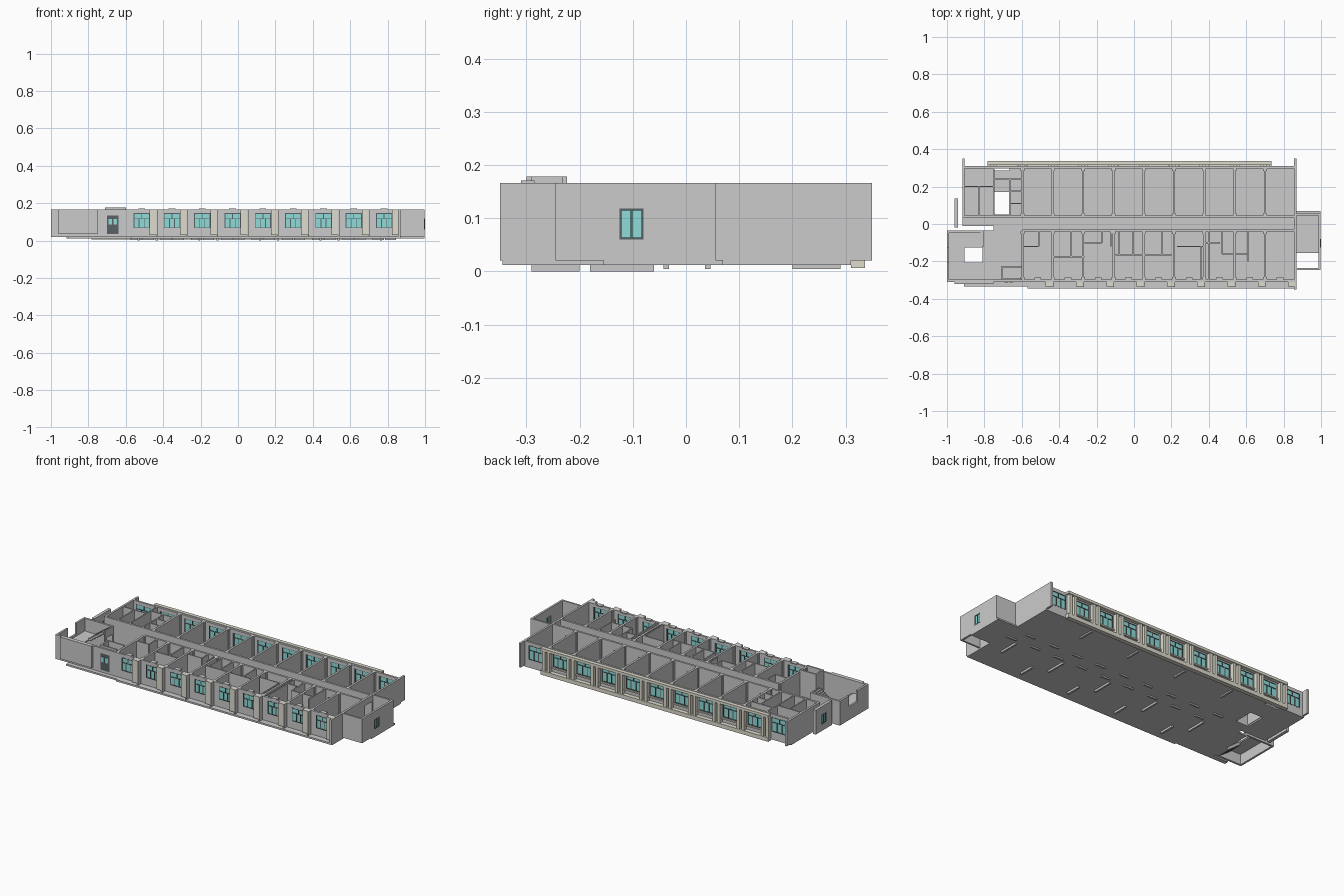
import bpy, bmesh

def material(name, rgb):
    m = bpy.data.materials.new(name)
    m.diffuse_color = (*rgb, 1)
    return m

MATS = {"glass": material("teal_glass", (0.28, 0.72, 0.70)),
        "dark": material("dark_frame", (0.10, 0.12, 0.13)),
        "cream": material("cream_stone", (0.74, 0.72, 0.62)),
        "wood": material("door_wood", (0.65, 0.45, 0.20))}
meshes = {}

def box(part, x0, x1, y0, y1, z0, z1, mat=None):
    """Add one block to the named part."""
    bm, _ = meshes.setdefault(part, (bmesh.new(), mat))
    vs = bmesh.ops.create_cube(bm, size=1)["verts"]
    for v in vs:
        v.co = ((x0 + x1) / 2 + v.co.x * (x1 - x0),
                (y0 + y1) / 2 + v.co.y * (y1 - y0),
                (z0 + z1) / 2 + v.co.z * (z1 - z0))

def run(part, axis, a0, a1, c, t, z0, z1, mat=None):
    """Block running along an axis, centred on c across it, t thick."""
    if axis == "x":
        box(part, a0, a1, c - t / 2, c + t / 2, z0, z1, mat)
    else:
        box(part, c - t / 2, c + t / 2, a0, a1, z0, z1, mat)

def wall(part, axis, a0, a1, c, t=0.012, holes=(), z0=0.02, z1=0.166):
    """Wall with rectangular openings (start, end, sill, head)."""
    p = a0
    for h0, h1, s, h in sorted(holes):
        if h0 > p:
            run(part, axis, p, h0, c, t, z0, z1)
        if s > z0:
            run(part, axis, h0, h1, c, t, z0, s)
        if h < z1:
            run(part, axis, h0, h1, c, t, h, z1)
        p = h1
    if p < a1:
        run(part, axis, p, a1, c, t, z0, z1)

def window(name, axis, a0, a1, c, z0, z1, cols, transom=None):
    """Glass sheet with a frame, mullions and an optional transom."""
    b = 0.004
    run(name + "_glass", axis, a0, a1, c, 0.004, z0, z1, "glass")
    f = name + "_frame"
    top = transom or z1
    for i in range(cols + 1):
        a = a0 + b / 2 + (a1 - a0 - b) * i / cols
        run(f, axis, a - b / 2, a + b / 2, c, 0.010, z0,
            z1 if i in (0, cols) else top, "dark")
    for z in [z0, z1 - b] + ([transom] if transom else []):
        run(f, axis, a0, a1, c, 0.010, z, z + b, "dark")
    if transom:
        m = (a0 + a1) / 2
        run(f, axis, m - b / 2, m + b / 2, c, 0.010, transom, z1, "dark")

BAY, TOP = 0.162, 0.166
centers = [-0.515 + BAY * i for i in range(9)]
dividers = [-0.596 + BAY * i for i in range(9)]

# floor slab, left open at the shafts and the stairwell
for r in [(-0.665, 0.868, -0.312, 0.31), (-0.917, -0.75, -0.01, 0.31),
          (-0.75, -0.665, 0.17, 0.285), (-0.75, -0.665, -0.312, 0.05),
          (-0.81, -0.75, -0.312, -0.035)]:
    box("floor_slab", *r, 0.012, 0.021)

# front wall with nine windows and the entrance
holes = [(c - 0.043, c + 0.043, 0.067, 0.147) for c in centers]
wall("front_wall", "x", -0.81, 0.868, -0.304, holes=holes + [(-0.70, -0.64, 0.035, 0.135)])
for c in centers:
    window("front_window", "x", c - 0.043, c + 0.043, -0.306, 0.067, 0.147, 3, 0.115)
    box("front_pilaster", c + 0.043, c + 0.078, -0.333, -0.31, 0.03, TOP, "cream")
    box("front_fin", c + 0.078, c + 0.085, -0.338, -0.31, 0.022, TOP)
    box("front_parapet_cap", c - 0.018, c + 0.018, -0.31, -0.285, TOP, 0.171)
box("front_base_ledge", -0.57, 0.868, -0.345, -0.31, 0.012, 0.022)
box("entrance_step", -0.91, -0.57, -0.335, -0.31, 0.012, 0.022)
box("entrance_door", -0.70, -0.64, -0.310, -0.302, 0.035, 0.135, "dark")
for x in (-0.692, -0.666):
    box("entrance_door_glass", x, x + 0.018, -0.313, -0.30, 0.085, 0.115, "glass")

# back wall with eleven windows
back = [c - 2 * BAY for c in centers[:2]] + centers
wall("back_wall", "x", -0.917, 0.868, 0.304,
     holes=[(c - 0.05, c + 0.05, 0.06, 0.147) for c in back])
for c in back:
    window("back_window", "x", c - 0.05, c + 0.05, 0.306, 0.06, 0.147, 3, 0.115)

# cream frame on the back facade
box("back_frame", -0.783, 0.735, 0.31, 0.336, 0.006, 0.03, "cream")
box("back_frame", -0.783, 0.735, 0.315, 0.338, 0.150, TOP, "cream")
for i in range(10):
    x = -0.758 + BAY * i
    for s in (-0.016, 0.016):
        box("back_frame", x + s - 0.009, x + s + 0.009, 0.31, 0.334, 0.03, 0.15, "cream")
for c in back[1:-1]:
    box("back_sill", c - 0.055, c + 0.055, 0.31, 0.320, 0.052, 0.060, "cream")

# end walls reaching past the facades
wall("right_end_wall", "y", -0.35, 0.35, 0.862, holes=[(-0.03, 0.035, 0.021, 0.13)])
wall("left_end_wall", "y", 0.035, 0.35, -0.911)

# right bay with a window
wall("right_bay_wall", "y", -0.245, 0.055, 0.992, holes=[(-0.125, -0.08, 0.06, 0.118)])
window("right_bay_window", "y", -0.125, -0.08, 0.994, 0.06, 0.118, 2)
wall("right_bay_wall", "x", 0.868, 0.998, -0.24, 0.01)
wall("right_bay_wall", "x", 0.868, 0.998, 0.05, 0.01)
box("right_bay_floor", 0.868, 0.998, -0.155, 0.07, 0.012, 0.021)

# left screen panel with a window at the corridor end
wall("left_panel", "y", -0.02, 0.135, -0.95, 0.018, holes=[(0.035, 0.08, 0.06, 0.118)])
window("left_panel_window", "y", 0.035, 0.08, -0.952, 0.06, 0.118, 2)

# corridor walls with door openings and wooden doors
def door(x, y):
    box("corridor_door", x, x + 0.05, y - 0.003, y + 0.003, 0.021, 0.119, "wood")
bh = [(d + 0.02, d + 0.07, 0.021, 0.12) for d in dividers]
fh = [(d + 0.09, d + 0.14, 0.021, 0.12) for d in dividers]
wall("corridor_back_wall", "x", -0.917, 0.868, 0.040, holes=bh)
wall("corridor_front_wall", "x", -0.596, 0.868, -0.035, holes=fh)
for h in bh:
    door(h[0], 0.040)
for h in fh[::2]:
    door(h[0], -0.035)

# room dividers on both sides with corner columns
for d in dividers:
    wall("back_divider", "y", 0.04, 0.30, d)
    wall("front_divider", "y", -0.30, -0.035, d)
    for y in (0.049, 0.292, -0.046, -0.291):
        box("column", d - 0.010, d + 0.010, y - 0.008, y + 0.008, 0.02, TOP)

# small partitions: axis, start, end, position
for a, s, e, c in [
        ("x", -0.596, -0.51, -0.12), ("y", -0.12, -0.035, -0.51),
        ("x", -0.43, -0.265, -0.175), ("y", -0.175, -0.035, -0.335),
        ("x", -0.265, -0.17, -0.10), ("y", -0.10, -0.035, -0.17), ("y", -0.12, -0.035, -0.125),
        ("x", -0.10, 0.20, -0.165), ("y", -0.165, -0.035, -0.08),
        ("y", -0.165, -0.035, -0.005), ("y", -0.165, -0.035, 0.15),
        ("x", 0.23, 0.37, -0.12), ("y", -0.30, -0.12, 0.36), ("x", 0.377, 0.46, -0.10),
        ("y", -0.30, -0.035, 0.40), ("x", 0.47, 0.605, -0.16), ("y", -0.16, -0.035, 0.47),
        ("y", -0.20, -0.035, 0.61),
        ("x", -0.917, -0.75, 0.20), ("y", 0.04, 0.30, -0.75), ("y", 0.04, 0.24, -0.665),
        ("x", -0.75, -0.596, 0.24), ("x", -0.665, -0.596, 0.175), ("x", -0.665, -0.596, 0.11),
        ("y", 0.04, 0.20, -0.83)]:
    wall("partition", a, s, e, c, 0.007)

# raised enclosure beside the entrance
for y in (-0.228, -0.295):
    wall("lobby_enclosure", "x", -0.71, -0.60, y, 0.009, z1=0.178)
wall("lobby_enclosure", "y", -0.295, -0.228, -0.705, 0.009, z1=0.178)

# strips under the slab
for i, x in enumerate(dividers):
    box("underside_strip", x + 0.02, x + 0.08, 0.036, 0.046, 0.004, 0.012)
    box("underside_strip", x + 0.085, x + 0.145, -0.042, -0.032, 0.004, 0.012)
    if i % 2:
        box("underside_strip", x - 0.006, x + 0.006, -0.29, -0.20, 0, 0.012)
        box("underside_strip", x - 0.006, x + 0.006, 0.20, 0.29, 0.004, 0.012)
    else:
        box("underside_strip", x + 0.06, x + 0.07, -0.18, -0.06, 0, 0.012)

# stairwell walls, notched at the landing
wall("stairwell_wall", "y", -0.305, -0.035, -0.994, holes=[(-0.205, -0.125, 0.10, TOP)])
wall("stairwell_wall", "x", -1.0, -0.75, -0.304)
wall("stairwell_wall", "x", -1.0, -0.81, -0.041)
box("stairwell_front_panel", -0.96, -0.75, -0.322, -0.31, 0.035, TOP)
wall("stairwell_wall", "y", -0.12, -0.035, -0.806, 0.008, holes=[(-0.10, -0.05, 0.021, 0.12)])

# landing with two flights of steps
N = 9
box("stair_landing", -0.988, -0.907, -0.298, -0.047, 0.082, 0.090)
for i in range(N):
    x = -0.907 + 0.097 * i / N
    w = 0.097 / N
    up = 0.090 + 0.07 * (i + 1) / N
    down = 0.090 - 0.07 * (i + 1) / N
    box("upper_stair_flight", x, x + w, -0.125, -0.047, up - 0.016, up)
    box("lower_stair_flight", x, x + w, -0.298, -0.205, max(down - 0.016, 0.012), down + 0.004)

# turn the collected blocks into objects
for name, (bm, mat) in meshes.items():
    me = bpy.data.meshes.new(name)
    bm.to_mesh(me)
    bm.free()
    if mat:
        me.materials.append(MATS[mat])
    bpy.context.collection.objects.link(bpy.data.objects.new(name, me))
